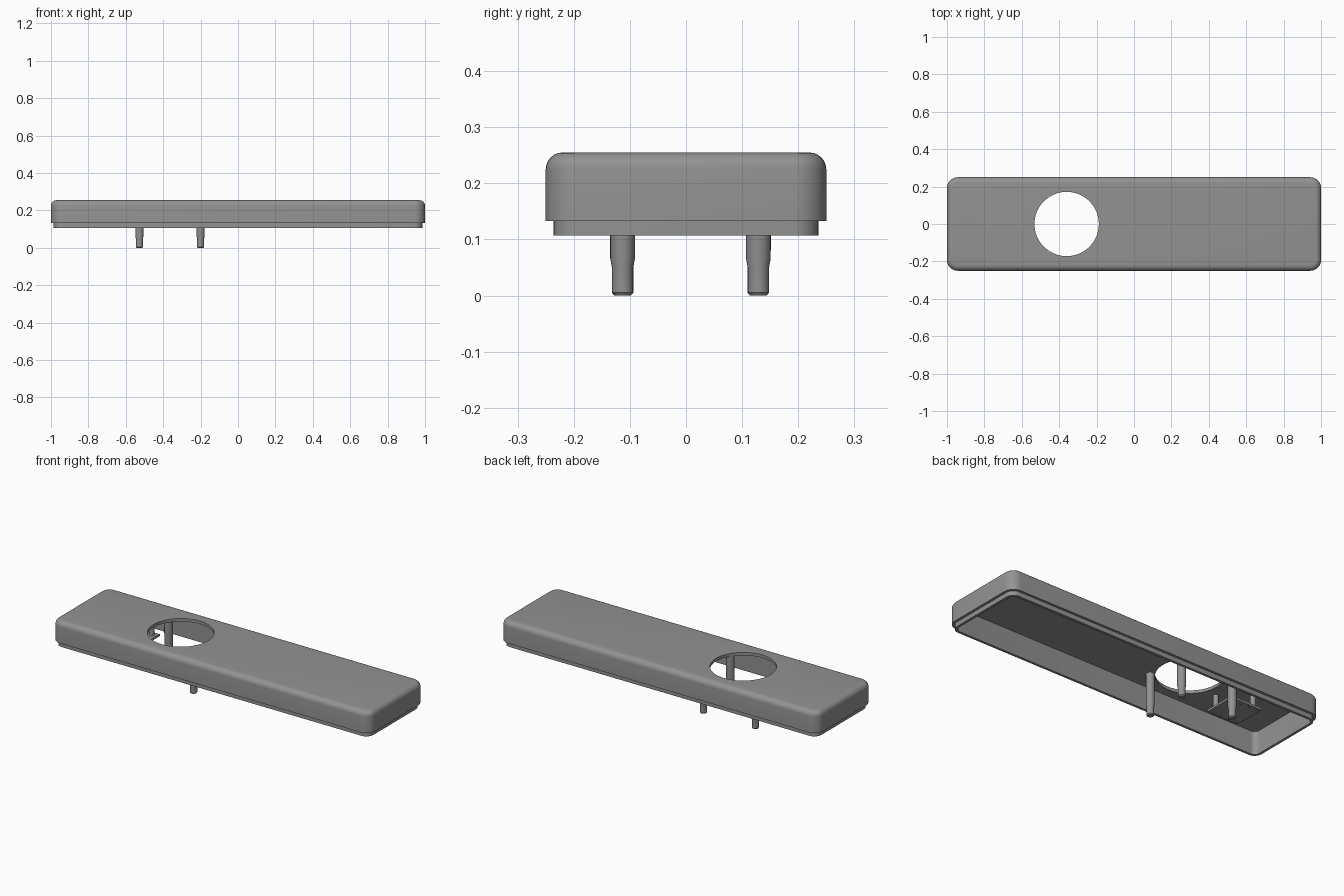
import bpy, bmesh, math

if "Cube" in bpy.data.objects:
    bpy.data.objects.remove(bpy.data.objects["Cube"])

grey = bpy.data.materials.new("mid grey")
grey.diffuse_color = (0.29, 0.29, 0.29, 1)
grey.use_nodes = True
grey.node_tree.nodes["Principled BSDF"].inputs["Base Color"].default_value = grey.diffuse_color


def finish(name, bm, smooth=True):
    bmesh.ops.recalc_face_normals(bm, faces=bm.faces)
    mesh = bpy.data.meshes.new(name)
    bm.to_mesh(mesh)
    bm.free()
    ob = bpy.data.objects.new(name, mesh)
    bpy.context.collection.objects.link(ob)
    mesh.materials.append(grey)
    if smooth:
        smooth_by_angle(ob)
    return ob


def smooth_by_angle(ob):
    bpy.ops.object.select_all(action='DESELECT')
    ob.select_set(True)
    bpy.context.view_layer.objects.active = ob
    bpy.ops.object.shade_smooth_by_angle(angle=math.radians(35))


def rounded_rect(inset, steps=8):
    """Outline of the case, moved inward by inset."""
    r = max(0.058 - inset, 0.02)
    pts = []
    for k, (sx, sy) in enumerate([(1, 1), (-1, 1), (-1, -1), (1, -1)]):
        cx, cy = sx * (1 - inset - r), sy * (0.25 - inset - r)
        for i in range(steps + 1):
            a = math.pi / 2 * (k + i / steps)
            pts.append((cx + r * math.cos(a), cy + r * math.sin(a)))
    return pts


def circle(x, y, r, n=24):
    return [(x + r * math.cos(2 * math.pi * i / n),
             y + r * math.sin(2 * math.pi * i / n)) for i in range(n)]


def loft(rings):
    """Closed solid through a list of (outline, z)."""
    bm = bmesh.new()
    loops = [[bm.verts.new((x, y, z)) for x, y in pts] for pts, z in rings]
    for a, b in zip(loops, loops[1:]):
        n = len(a)
        for i in range(n):
            bm.faces.new((a[i], a[(i + 1) % n], b[(i + 1) % n], b[i]))
    bm.faces.new(loops[0])
    bm.faces.new(loops[-1])
    return bm


# Hollow case: inner roof, inner wall, lip, ledge, outer wall, rounded top
profile = [(0.028, 0.238), (0.028, 0.107), (0.014, 0.107), (0.014, 0.133),
           (0.0, 0.133)]
for i in range(7):
    a = math.pi / 2 * i / 6
    profile.append((0.03 * (1 - math.cos(a)), 0.225 + 0.03 * math.sin(a)))
case = finish("case", loft([(rounded_rect(d), z) for d, z in profile]), False)

# Round opening through the roof
cutter = finish("opening_cutter", loft([(circle(-0.36, 0, 0.172, 64), 0.2),
                                        (circle(-0.36, 0, 0.172, 64), 0.3)]), False)
cutter.hide_render = True
mod = case.modifiers.new("opening", 'BOOLEAN')
mod.operation = 'DIFFERENCE'
mod.solver = 'EXACT'
mod.object = cutter
bpy.context.view_layer.objects.active = case
bpy.ops.object.modifier_apply(modifier=mod.name)
bpy.data.objects.remove(cutter)
smooth_by_angle(case)

# Three stepped posts around the opening
post_profile = [(0.015, 0.0), (0.019, 0.005), (0.019, 0.05), (0.022, 0.066),
                (0.0225, 0.243)]
for i, (x, y) in enumerate([(-0.2, -0.113), (-0.2, 0.129), (-0.527, 0.129)]):
    finish(f"post_{i + 1}", loft([(circle(x, y, r), z) for r, z in post_profile]))

# Small mounting plate beside the opening
x0, x1, y0, y1 = -0.75, -0.555, -0.095, 0.09
outline = [(x0, y0), (x1, y0), (x1, y1), (x0, y1)]
finish("mounting_plate", loft([(outline, 0.148), (outline, 0.16)]), False)

# Standoffs hold the plate under the roof
for i, x in enumerate((x0 + 0.03, x1 - 0.03)):
    for j, y in enumerate((y0 + 0.03, y1 - 0.03)):
        finish(f"standoff_{i}_{j}", loft([(circle(x, y, 0.014, 16), 0.158),
                                          (circle(x, y, 0.014, 16), 0.243)]))

# Rows of tiny pins under the plate
for j, y in enumerate((y0 + 0.015, y1 - 0.015)):
    for i in range(4):
        x = x0 + 0.02 + i * 0.05
        finish(f"pin_{j}_{i}", loft([(circle(x, y, 0.004, 8), 0.143),
                                     (circle(x, y, 0.004, 8), 0.15)]))
